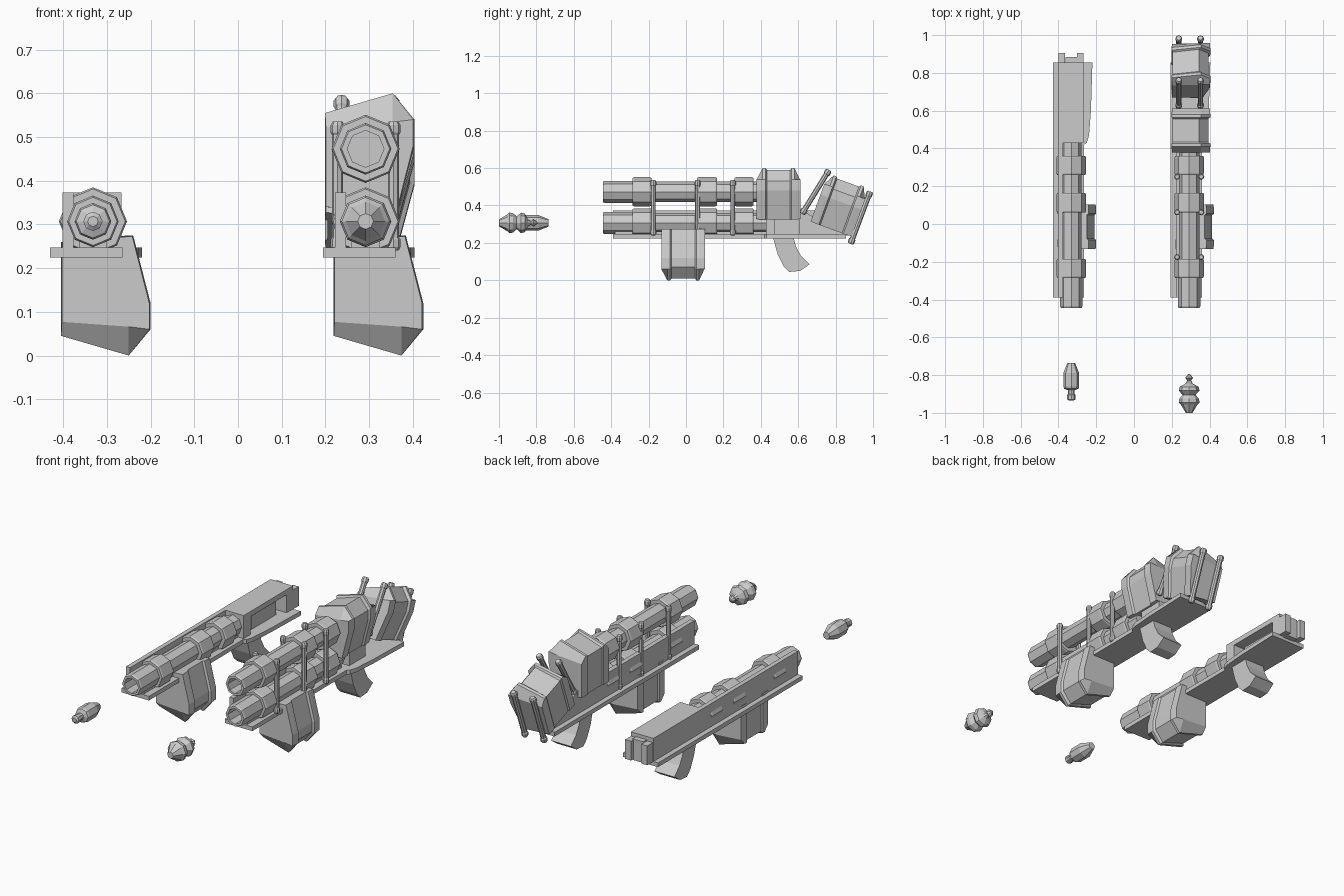
import bpy, bmesh
from math import cos, sin, pi, radians
from mathutils import Vector, Matrix

if "Cube" in bpy.data.objects:
    bpy.data.objects.remove(bpy.data.objects["Cube"])

LEFT, RIGHT = -0.332, 0.292      # barrel axis x of each launcher
AXIS, UPPER = 0.307, 0.473       # barrel axis heights


def loft(name, sections, mat=Matrix()):
    """Skin equal-length closed sections, cap both ends."""
    bm = bmesh.new()
    rows = [[bm.verts.new(mat @ Vector(p)) for p in s] for s in sections]
    n = len(rows[0])
    for a, b in zip(rows, rows[1:]):
        for i in range(n):
            j = (i + 1) % n
            bm.faces.new((a[i], a[j], b[j], b[i]))
    bm.faces.new(rows[0])
    bm.faces.new(rows[-1][::-1])
    bmesh.ops.recalc_face_normals(bm, faces=bm.faces)
    me = bpy.data.meshes.new(name)
    bm.to_mesh(me)
    bm.free()
    ob = bpy.data.objects.new(name, me)
    bpy.context.collection.objects.link(ob)
    return ob


def box(name, x, y, z, ox):
    return loft(name, [[(ox + x[0], y[0], h), (ox + x[1], y[0], h),
                        (ox + x[1], y[1], h), (ox + x[0], y[1], h)] for h in z])


def lathe_y(name, profile, x, z, n=8):
    """Faceted turning about an axis along y, profile = (y, radius)."""
    return loft(name, [[(x + r * cos(2 * pi * i / n), y, z + r * sin(2 * pi * i / n))
                        for i in range(n)] for y, r in profile])


def side_plate(name, pts, x0, x1):
    return loft(name, [[(x, y, z) for y, z in pts] for x in (x0, x1)])


def rod(name, a, b, r=0.016, n=8):
    """Straight rod with a slightly wider collar near each end."""
    a, b = Vector(a), Vector(b)
    d = b - a
    L = d.length
    m = Matrix.Translation(a) @ d.to_track_quat('Z', 'Y').to_matrix().to_4x4()
    prof = [(0, r * .7), (.008, r), (.025, r), (.03, r * .8),
            (L - .03, r * .8), (L - .025, r), (L - .008, r), (L, r * .7)]
    loft(name, [[(s * cos(2 * pi * i / n), s * sin(2 * pi * i / n), h)
                 for i in range(n)] for h, s in prof], m)


def barrel(name, x, z, end):
    prof = [(-.30, .02), (-.30, .042), (-.445, .042), (-.445, .055), (-.435, .059)]
    r0 = .059
    for y0, y1 in ((-.285, -.185), (.06, .165), (.26, .36)):
        prof += [(y0, r0), (y0, .074), (y0 + .008, .078), (y1 - .008, .078),
                 (y1, .074), (y1, .054)]
        r0 = .054
    prof += [(end, .054)]
    lathe_y(name, prof, x, z)


# faceted drum: x/z outline, lower edge chamfered toward both ends
FULL = [(-.073, .26), (.092, .275), (.132, .12), (.132, .06), (.082, 0), (-.073, .045)]
END = [(-.071, .26), (.09, .273), (.129, .12), (.129, .06), (.082, .066), (-.071, .077)]


def drum(name, mat):
    core = [(x - .01 if x > 0 else x + .006, z + .01 if z < .1 else z) for x, z in FULL]
    half = [(-.117, END), (-.085, FULL), (-.07, FULL), (-.062, core)]
    secs = half + [(-d, p) for d, p in reversed(half)]
    loft(name, [[(x, d, z - .14) for x, z in p] for d, p in secs], mat)


# parts shared by both launchers
for side, ox in (("single", LEFT), ("double", RIGHT)):
    barrel(side + "_lower_barrel", ox, AXIS, .43)

    outline = [(-.098, -.39), (.068, -.39), (.068, .42), (.082, .43), (.094, .47),
               (.104, .6), (.112, .855), (-.098, .855)]
    loft(side + "_base_plate", [[(ox + x, y, z) for x, y in outline] for z in (.224, .247)])
    box(side + "_barrel_rail", (-.032, .032), (-.38, .43), (.235, .262), ox)

    back = [(.855, .24), (.855, .373)] if side == "single" else [(.86, .24), (.62, .373)]
    side_plate(side + "_side_wall", [(-.39, .24)] + back + [(-.39, .373)], ox - .07, ox - .045)

    drum(side + "_magazine", Matrix.Translation((ox, -.015, .14)))

    grip = [(.465, .23), (.49, .14), (.522, .075), (.552, .045), (.61, .05),
            (.66, .085), (.615, .13), (.588, .18), (.575, .23)]
    side_plate(side + "_grip", grip, ox - .06, ox + .06)

# single launcher: rear housing open on one side, with tail block
box("housing_back", (-.07, -.01), (.43, .855), (.24, .373), LEFT)
box("housing_top", (-.07, .065), (.43, .855), (.345, .373), LEFT)
box("housing_front", (-.07, .065), (.43, .49), (.24, .373), LEFT)
box("housing_rear", (-.07, .065), (.80, .855), (.24, .373), LEFT)
box("housing_inner_block", (-.02, .035), (.54, .75), (.24, .32), LEFT)
box("tail_block", (-.03, .035), (.85, .885), (.24, .355), LEFT)
for x in (-.067, .03):
    box("tail_fin", (x, x + .035), (.85, .905), (.245, .35), LEFT)

# double launcher: upper barrel, clamp posts, feed block
barrel("upper_barrel", RIGHT, UPPER, .42)
for y in (-.175, .062, .25):
    for s in (-1, 1):
        rod("clamp_post", (RIGHT + s * .064, y, .24), (RIGHT + s * .064, y, .535))
box("feed_block", (-.07, .05), (.47, .61), (.24, .36), RIGHT)

# inverted drums at the back, the last one leaning rearward in its rods
flip = Matrix.Diagonal((1, 1, -1, 1))
drum("receiver_drum", Matrix.Translation((RIGHT - .02, .495, .46)) @ flip)
drum("leaning_drum", Matrix.Translation((RIGHT - .02, .822, .40))
     @ Matrix.Rotation(radians(-20), 4, 'X') @ flip)
for x in (RIGHT - .055, RIGHT + .06):
    rod("front_stay", (x, .62, .355), (x, .765, .59), .018)
    rod("rear_stay", (x, .88, .195), (x, .985, .475), .018)

# loose projectiles in front
lathe_y("plain_shell", [(-.935, .012), (-.928, .022), (-.905, .022), (-.90, .018), (-.88, .018),
                        (-.872, .038), (-.86, .042), (-.79, .042), (-.735, .02)], LEFT, AXIS)
lathe_y("ridged_shell", [(-1, .018), (-.955, .045), (-.945, .055), (-.925, .052), (-.905, .034),
                         (-.882, .055), (-.862, .05), (-.845, .02), (-.828, .01),
                         (-.815, .021), (-.795, .005)], RIGHT, AXIS)
